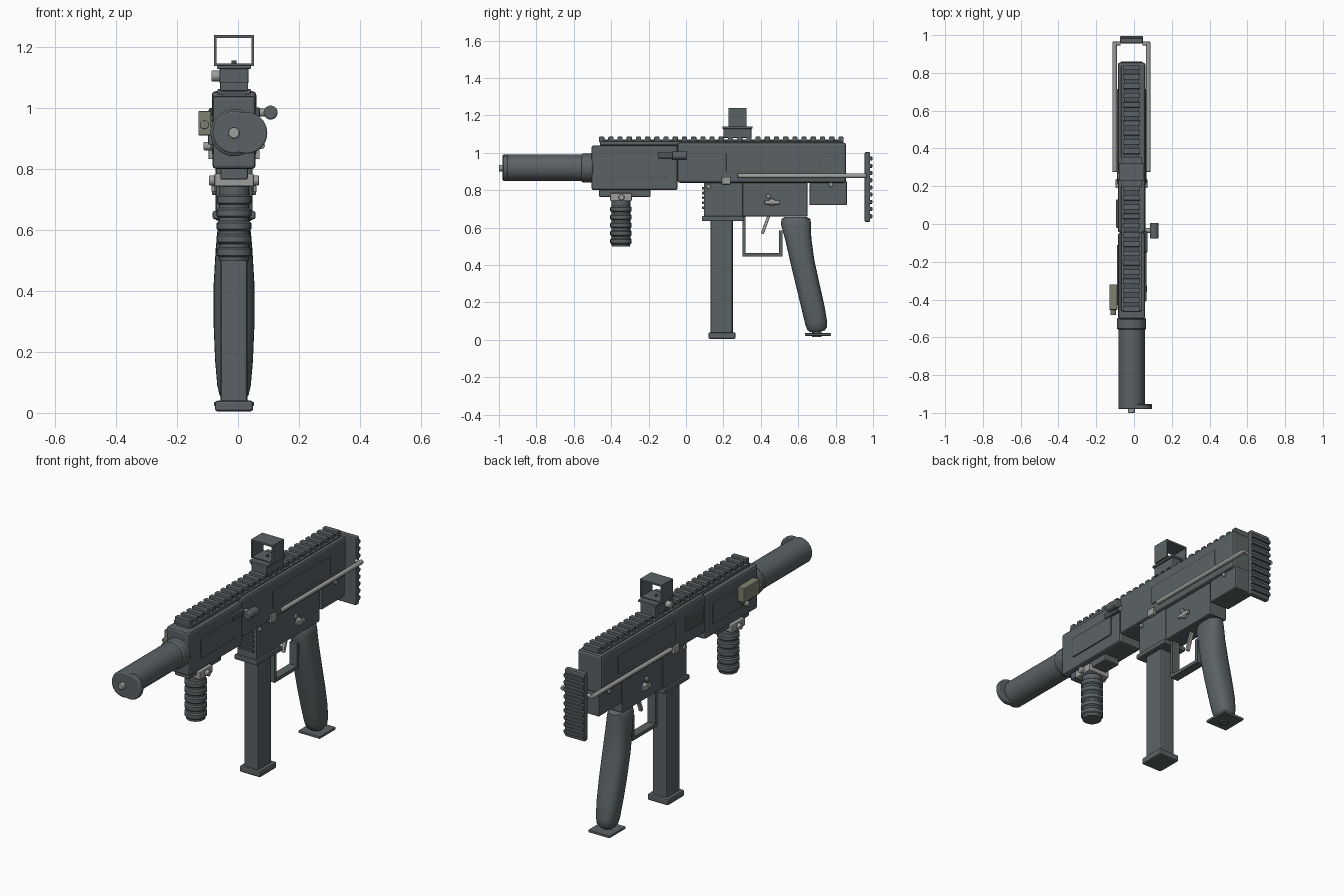
import bpy, bmesh, math
from mathutils import Matrix, Vector

if "Cube" in bpy.data.objects:
    bpy.data.objects.remove(bpy.data.objects["Cube"])

CX = -0.013  # centre line of the body


def material(name, col):
    m = bpy.data.materials.new(name)
    m.diffuse_color = (*col, 1)
    m.use_nodes = True
    m.node_tree.nodes["Principled BSDF"].inputs["Base Color"].default_value = m.diffuse_color
    return m


DARK = material("dark grey metal", (0.105, 0.122, 0.129))
BLACK = material("darker grey", (0.075, 0.088, 0.094))
LIGHT = material("light steel", (0.33, 0.345, 0.33))
OLIVE = material("olive grey", (0.21, 0.22, 0.165))


def finish(name, bm, mat, bevel=0.0, smooth=False):
    bmesh.ops.recalc_face_normals(bm, faces=bm.faces)
    me = bpy.data.meshes.new(name)
    bm.to_mesh(me)
    bm.free()
    me.materials.append(mat)
    ob = bpy.data.objects.new(name, me)
    bpy.context.collection.objects.link(ob)
    if bevel:
        mod = ob.modifiers.new("bevel", 'BEVEL')
        mod.width, mod.segments = bevel, 2
        mod.limit_method = 'ANGLE'
    if smooth:
        bpy.ops.object.select_all(action='DESELECT')
        ob.select_set(True)
        bpy.context.view_layer.objects.active = ob
        bpy.ops.object.shade_smooth_by_angle(angle=math.radians(35))
    return ob


def add_box(bm, x, y, z):
    mid = Vector([(a + b) / 2 for a, b in (x, y, z)])
    size = [b - a for a, b in (x, y, z)]
    bmesh.ops.create_cube(bm, size=1, matrix=Matrix.Translation(mid) @ Matrix.Diagonal((*size, 1)))


def box(name, x, y, z, mat=DARK, bevel=0.0):
    bm = bmesh.new()
    add_box(bm, x, y, z)
    return finish(name, bm, mat, bevel)


def cbox(name, w, y, z, mat=DARK, bevel=0.0):
    return box(name, (CX - w / 2, CX + w / 2), y, z, mat, bevel)


def tube(name, axis, pos, r, length, mat=DARK, bevel=0.0, seg=24):
    """Cylinder centred on pos along the given axis."""
    rot = {'x': Matrix.Rotation(math.pi / 2, 4, 'Y'),
           'y': Matrix.Rotation(math.pi / 2, 4, 'X'), 'z': Matrix()}[axis]
    bm = bmesh.new()
    bmesh.ops.create_cone(bm, cap_ends=True, segments=seg, radius1=r, radius2=r, depth=length,
                          matrix=Matrix.Translation(pos) @ rot)
    return finish(name, bm, mat, bevel, True)


def loft(name, sections, mat, n=24, power=1.0):
    """Skin rounded sections (y, z, half width x, half depth y, slope)."""
    bm = bmesh.new()
    rings = []
    for y, z, hx, hy, slope in sections:
        ring = []
        for i in range(n):
            a = 2 * math.pi * i / n
            c, s = math.cos(a), math.sin(a)
            px = math.copysign(abs(c) ** power, c) * hx
            py = math.copysign(abs(s) ** power, s) * hy
            ring.append(bm.verts.new((CX + px, y + py, z + py * slope)))
        rings.append(ring)
    for r0, r1 in zip(rings, rings[1:]):
        for i in range(n):
            j = (i + 1) % n
            bm.faces.new((r0[i], r0[j], r1[j], r1[i]))
    bm.faces.new(rings[0])
    bm.faces.new(rings[-1])
    return finish(name, bm, mat, 0, True)


def sides(name, y, z, depth, mat, bevel=0.0, half=0.072):
    """Matching plate on both sides of the body."""
    for s, label in ((1, "right"), (-1, "left")):
        a, b = CX + s * (half - 0.01), CX + s * (half + depth)
        box(f"{name}_{label}", (min(a, b), max(a, b)), y, z, mat, bevel)


# Barrel cover, collar and offset end cap
tube("barrel_cover", 'y', (CX, -0.765, 0.92), 0.07, 0.43, DARK, 0.006, 40)
tube("barrel_collar", 'y', (CX, -0.528, 0.919), 0.077, 0.06, DARK, 0.006, 40)
tube("end_cap", 'y', (0.028, -0.967, 0.918), 0.068, 0.026, DARK, 0.005, 40)
tube("end_knob", 'y', (CX, -0.985, 0.918), 0.018, 0.03, LIGHT, 0.004)

# Main body
cbox("handguard", 0.142, (-0.505, -0.045), (0.80, 1.04), DARK, 0.012)
cbox("receiver", 0.146, (-0.045, 0.855), (0.84, 1.055), DARK, 0.012)
cbox("rear_block", 0.12, (0.66, 0.86), (0.72, 0.85), DARK, 0.006)
cbox("lower_housing", 0.11, (0.295, 0.65), (0.66, 0.85), DARK, 0.006)
cbox("magazine_well", 0.12, (0.095, 0.305), (0.655, 0.85), DARK, 0.006)
cbox("magazine_well_lip", 0.14, (0.085, 0.308), (0.635, 0.662), DARK, 0.006)
sides("handguard_panel", (-0.41, -0.11), (0.865, 0.975), 0.006, DARK, 0.003)
sides("receiver_panel", (0.215, 0.715), (0.90, 1.0), 0.005, DARK, 0.003, 0.073)
box("ejection_cover", (-0.096, -0.075), (-0.02, 0.13), (0.91, 1.0), BLACK, 0.006)

# Ridges on the front of the magazine well
bm = bmesh.new()
for i in range(5):
    z = 0.70 + i * 0.026
    add_box(bm, (CX - 0.045, CX + 0.045), (0.086, 0.1), (z, z + 0.014))
finish("well_ridges", bm, BLACK, 0.003)

# Top rail with teeth
cbox("rail_base", 0.075, (-0.46, 0.835), (1.03, 1.07), BLACK)
bm = bmesh.new()
for i in range(27):
    y = -0.465 + i * 0.0492
    add_box(bm, (CX - 0.046, CX + 0.046), (y, y + 0.028), (1.056, 1.086))
finish("rail_teeth", bm, DARK, 0.003)
cbox("rail_edge", 0.11, (-0.46, 0.835), (1.045, 1.062), DARK, 0.003)

# Sight: mount, shelf, open square hood and post
cbox("sight_mount", 0.095, (0.20, 0.35), (1.08, 1.13), DARK, 0.004)
cbox("sight_shelf", 0.112, (0.195, 0.355), (1.128, 1.141), DARK, 0.003)
bm = bmesh.new()
add_box(bm, (CX - 0.066, CX + 0.066), (0.227, 0.323), (1.138, 1.146))
add_box(bm, (CX - 0.066, CX + 0.066), (0.227, 0.323), (1.23, 1.24))
for s in (-1, 1):
    x = CX + s * 0.062
    add_box(bm, (x - 0.004, x + 0.004), (0.227, 0.323), (1.138, 1.24))
finish("sight_hood", bm, DARK)
tube("sight_post", 'z', (CX, 0.275, 1.145), 0.008, 0.02, BLACK)
tube("sight_screw", 'x', (-0.07, 0.25, 1.105), 0.018, 0.035, LIGHT, 0.004)

# Shoulder plate with back ridges, and the two support rods
cbox("shoulder_plate", 0.122, (0.955, 0.985), (0.63, 1.005), DARK, 0.008)
bm = bmesh.new()
for i in range(9):
    z = 0.65 + i * 0.0385
    add_box(bm, (CX - 0.06, CX + 0.06), (0.978, 0.996), (z, z + 0.022))
finish("shoulder_ridges", bm, BLACK, 0.004)
for s, label in ((1, "right"), (-1, "left")):
    tube(f"support_rod_{label}", 'y', (CX + s * 0.089, 0.62, 0.877), 0.012, 0.69, LIGHT, 0.003, 16)
    tube(f"rod_pin_{label}", 'x', (CX + s * 0.075, 0.955, 0.877), 0.01, 0.035, LIGHT)

# Magazine
cbox("magazine", 0.088, (0.13, 0.25), (0.03, 0.65), DARK, 0.010)
cbox("magazine_base", 0.125, (0.12, 0.265), (0.005, 0.04), DARK, 0.008)

# Trigger guard and trigger
bm = bmesh.new()
for y, z in (((0.302, 0.318), (0.45, 0.66)), ((0.302, 0.515), (0.447, 0.465)), ((0.498, 0.515), (0.45, 0.585))):
    add_box(bm, (CX - 0.024, CX + 0.024), y, z)
finish("trigger_guard", bm, DARK)
bm = bmesh.new()
bmesh.ops.create_cube(bm, size=1, matrix=Matrix.Translation((CX, 0.425, 0.615)) @
                      Matrix.Rotation(math.radians(-20), 4, 'X') @ Matrix.Diagonal((0.02, 0.016, 0.10, 1)))
finish("trigger", bm, LIGHT, 0.003)

# Rear grip and its foot plate
loft("rear_grip", [
    (0.587, 0.657, 0.035, 0.06, 0), (0.588, 0.645, 0.046, 0.078, 0), (0.588, 0.615, 0.053, 0.080, 0),
    (0.600, 0.54, 0.060, 0.070, 0.05), (0.622, 0.42, 0.067, 0.064, 0.1), (0.652, 0.29, 0.067, 0.062, 0.15),
    (0.680, 0.17, 0.062, 0.061, 0.15), (0.696, 0.09, 0.055, 0.058, 0.15), (0.701, 0.06, 0.048, 0.052, 0.15),
    (0.703, 0.045, 0.035, 0.038, 0.12)], DARK, 28, 0.8)
tube("foot_post", 'z', (CX, 0.70, 0.04), 0.025, 0.05, DARK)
cbox("foot_plate", 0.13, (0.635, 0.775), (0.022, 0.036), DARK, 0.003)
tube("foot_button", 'z', (CX, 0.70, 0.022), 0.02, 0.012, BLACK)

# Front grip: mount rail, clamp, bolts and ribbed handle
cbox("lower_rail", 0.09, (-0.465, -0.19), (0.765, 0.81), DARK, 0.005)
cbox("grip_clamp", 0.13, (-0.405, -0.29), (0.742, 0.785), LIGHT, 0.006)
tube("clamp_bolt", 'x', (CX, -0.345, 0.762), 0.016, 0.165, LIGHT, 0.003)
ribs = [(-0.348, 0.75, 0.05, 0.05, 0), (-0.348, 0.725, 0.05, 0.05, 0)]
for i in range(5):
    top = 0.715 - i * 0.043
    for dz, r in ((0, 0.050), (-0.006, 0.057), (-0.026, 0.057), (-0.032, 0.050)):
        ribs.append((-0.348, top + dz, r, r, 0))
ribs.append((-0.348, 0.498, 0.048, 0.048, 0))
loft("front_grip", ribs, DARK)

# Charging handle on the right
box("handle_slider", (0.04, 0.072), (-0.15, -0.04), (0.97, 1.002), BLACK, 0.005)
tube("handle_stem", 'x', (0.075, -0.035, 0.985), 0.013, 0.06, LIGHT)
tube("handle_knob", 'y', (0.107, -0.035, 0.985), 0.023, 0.082, DARK, 0.005)

# Side lamp on the left
box("side_lamp", (-0.13, -0.088), (-0.455, -0.32), (0.91, 0.99), OLIVE, 0.004)
box("lamp_bracket", (-0.098, -0.078), (-0.43, -0.34), (0.88, 0.96), DARK, 0.003)
tube("lamp_lens", 'y', (-0.11, -0.465, 0.945), 0.015, 0.035, OLIVE, 0.003)
tube("lamp_screw", 'x', (-0.095, -0.385, 0.875), 0.014, 0.035, LIGHT, 0.003)

# Small controls and pins on both sides
sides("body_latch", (0.19, 0.238), (0.832, 0.872), 0.012, LIGHT, 0.004)
for s, label in ((1, "right"), (-1, "left")):
    for i, (y, z, h) in enumerate(((0.12, 0.82, 0.06), (0.44, 0.768, 0.055), (0.775, 0.83, 0.06))):
        tube(f"pin_{i}_{label}", 'x', (CX + s * h, y, z), 0.012, 0.02, LIGHT, 0.002, 16)
    tube(f"selector_hub_{label}", 'x', (CX + s * 0.06, 0.46, 0.735), 0.02, 0.025, LIGHT, 0.003)
    x = CX + s * 0.068
    box(f"selector_{label}", (x - 0.006, x + 0.006), (0.42, 0.50), (0.724, 0.746), LIGHT, 0.004)
